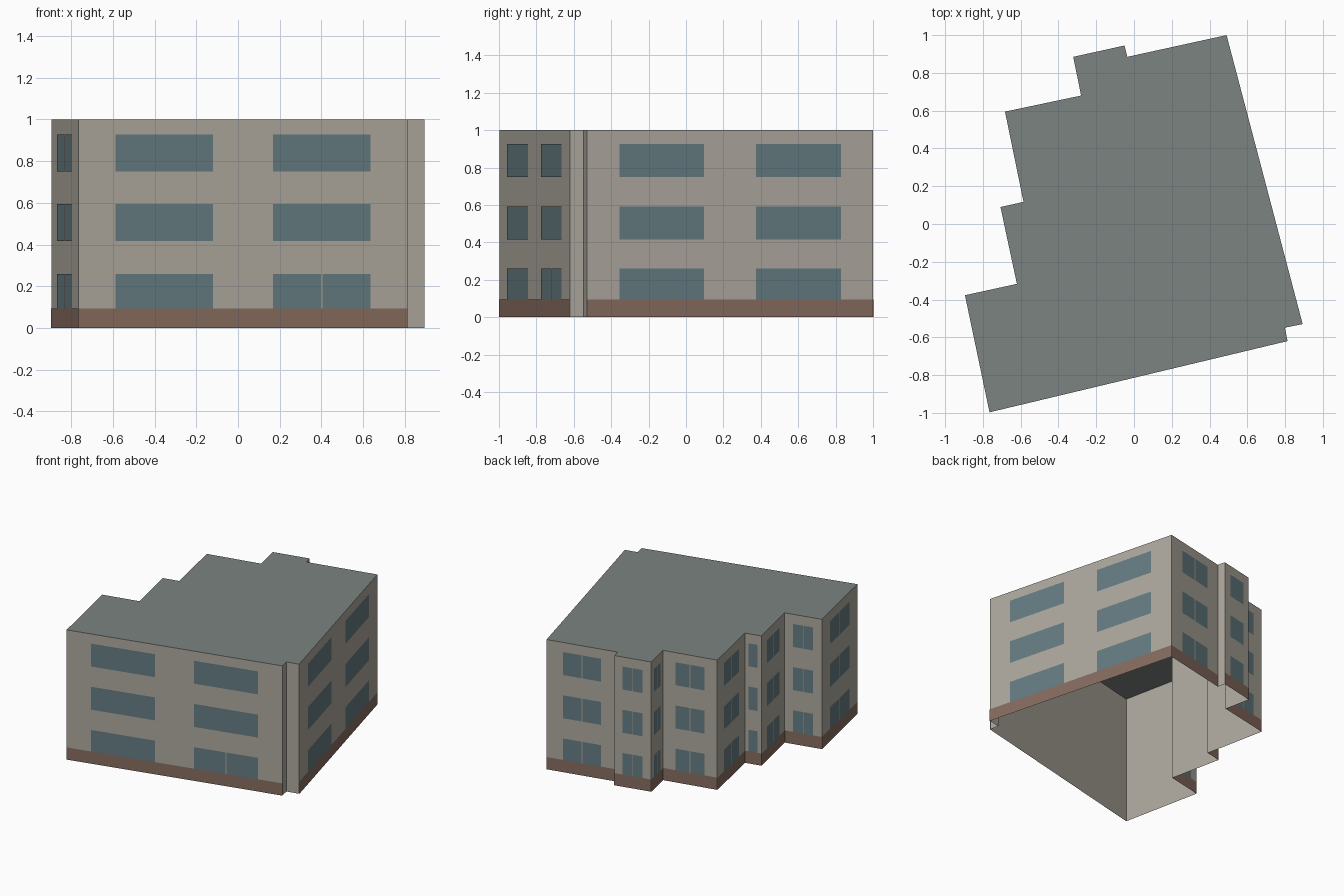
import bpy
import bmesh
from mathutils import Vector

if "Cube" in bpy.data.objects:
    bpy.data.objects.remove(bpy.data.objects["Cube"])

HEIGHT = 1.0
BASE_H = 0.094
# Footprint corners, counter-clockwise from the front left
PLAN = [(-0.765, -0.997), (0.813, -0.62), (0.799, -0.549), (0.893, -0.53),
        (0.49, 1.0), (-0.035, 0.885), (-0.05, 0.945), (-0.322, 0.885),
        (-0.28, 0.68), (-0.683, 0.595), (-0.585, 0.117), (-0.707, 0.09),
        (-0.62, -0.317), (-0.895, -0.377)]
EDGES = [(Vector(a), Vector(b)) for a, b in zip(PLAN, PLAN[1:] + PLAN[:1])]


def make(name, faces, color):
    """Build one object from lists of corner points."""
    bm = bmesh.new()
    for pts in faces:
        bm.faces.new([bm.verts.new(p) for p in pts])
    bmesh.ops.remove_doubles(bm, verts=bm.verts, dist=1e-5)
    mesh = bpy.data.meshes.new(name)
    bm.to_mesh(mesh)
    bm.free()
    mat = bpy.data.materials.new(name + "_colour")
    mat.diffuse_color = (*color, 1)
    mat.use_nodes = True
    mat.node_tree.nodes["Principled BSDF"].inputs["Base Color"].default_value = mat.diffuse_color
    mesh.materials.append(mat)
    obj = bpy.data.objects.new(name, mesh)
    bpy.context.collection.objects.link(obj)


def panel(edge, t0, t1, z0, z1, offset=0.0):
    """Upright rectangle on a wall, between fractions t0 and t1 of its length."""
    a, b = edge
    d = (b - a).normalized()
    out = Vector((d.y, -d.x)) * offset
    p, q = a.lerp(b, t0) + out, a.lerp(b, t1) + out
    return [(p.x, p.y, z0), (q.x, q.y, z0), (q.x, q.y, z1), (p.x, p.y, z1)]


# Outer walls (open underneath) and flat roof
make("walls", [panel(e, 0, 1, 0, HEIGHT) for e in EDGES], (0.42, 0.39, 0.34))
make("roof", [[(x, y, HEIGHT) for x, y in PLAN]], (0.20, 0.23, 0.22))

# Brick base and window bands; the very short return walls stay plain
base, windows = [], []
for i, edge in enumerate(EDGES):
    length = (edge[1] - edge[0]).length
    if length < 0.11:
        continue
    base.append(panel(edge, 0, 1, 0, BASE_H, 0.002))
    for floor in range(3):
        top = 0.26 + floor * HEIGHT / 3
        bottom = max(top - 0.177, BASE_H)
        if length > 1:
            spans = [(0.113, 0.409), (0.591, 0.887)]
            if i == 0 and floor == 0:  # split entrance on the front
                spans[1:] = [(0.591, 0.737), (0.741, 0.887)]
        else:
            spans = [(0.23, 0.492), (0.508, 0.77)]
        windows += [panel(edge, s, t, bottom, top, 0.002) for s, t in spans]

make("brick_base", base, (0.24, 0.15, 0.115))
make("windows", windows, (0.13, 0.20, 0.22))
